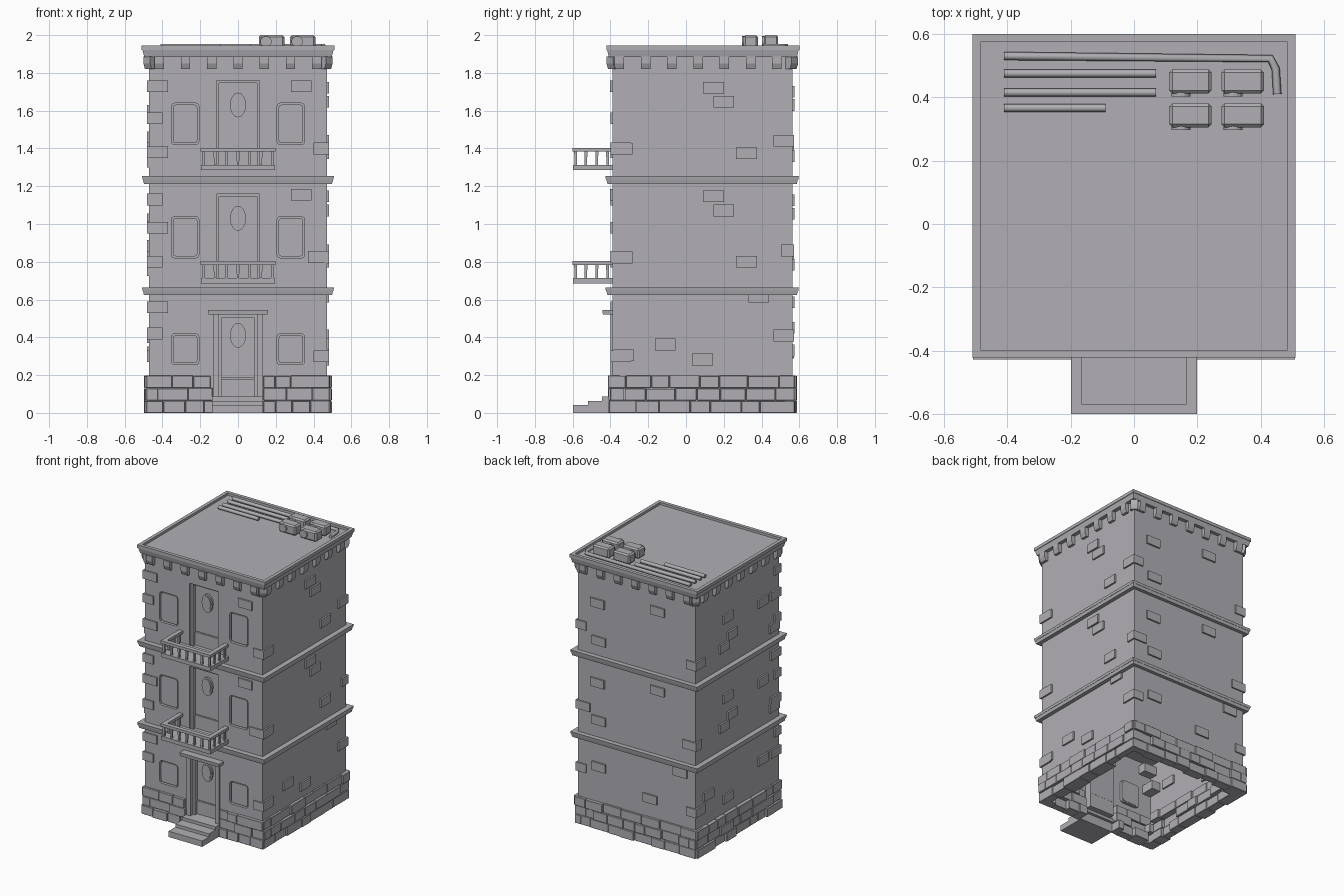
import bpy, bmesh, math, random
from mathutils import Vector, Matrix

if "Cube" in bpy.data.objects:
    bpy.data.objects.remove(bpy.data.objects["Cube"])

random.seed(4)
STONE = bpy.data.materials.new("plain grey stone")
STONE.diffuse_color = (0.44, 0.43, 0.46, 1)
STONE.use_nodes = True
STONE.node_tree.nodes["Principled BSDF"].inputs["Base Color"].default_value = STONE.diffuse_color
W, YF, YB = 0.47, -0.39, 0.563          # wall half width, front and back


def finish(name, bm):
    bmesh.ops.recalc_face_normals(bm, faces=bm.faces)
    me = bpy.data.meshes.new(name)
    bm.to_mesh(me)
    bm.free()
    me.materials.append(STONE)
    ob = bpy.data.objects.new(name, me)
    bpy.context.collection.objects.link(ob)
    return ob


def add_box(bm, x0, x1, y0, y1, z0, z1, grow=0.0):
    """Box whose top is wider than its base by grow on each side."""
    v = []
    for z, g in ((z0, 0), (z1, grow)):
        for x, y in ((x0 - g, y0 - g), (x1 + g, y0 - g), (x1 + g, y1 + g), (x0 - g, y1 + g)):
            v.append(bm.verts.new((x, y, z)))
    for f in ((3, 2, 1, 0), (4, 5, 6, 7), (0, 1, 5, 4), (1, 2, 6, 5), (2, 3, 7, 6), (3, 0, 4, 7)):
        bm.faces.new([v[i] for i in f])


def boxes(name, items, bevel=0.0):
    bm = bmesh.new()
    for b in items:
        add_box(bm, *b)
    if bevel:
        bmesh.ops.bevel(bm, geom=bm.edges[:], offset=bevel, segments=1, affect='EDGES')
    return finish(name, bm)


def add_prism(bm, pts, y0, y1):
    """Extrude an x/z outline along y."""
    a = [bm.verts.new((x, y0, z)) for x, z in pts]
    b = [bm.verts.new((x, y1, z)) for x, z in pts]
    n = len(a)
    bm.faces.new(a)
    bm.faces.new(b[::-1])
    for i in range(n):
        bm.faces.new((a[i], b[i], b[(i + 1) % n], a[(i + 1) % n]))


def rounded(cx, z0, z1, hw, r):
    """Rectangle with softened corners."""
    pts = []
    for sx, z, sz in ((1, z0, 1), (1, z1, -1), (-1, z1, -1), (-1, z0, 1)):
        c = [(cx + sx * (hw - r), z), (cx + sx * (hw - r * 0.3), z + sz * r * 0.3), (cx + sx * hw, z + sz * r)]
        if (sx > 0) != (sz > 0):
            c.reverse()
        pts += c
    return pts


def ellipse(cx, cz, rx, rz, n=16):
    return [(cx + rx * math.cos(i * math.tau / n), cz + rz * math.sin(i * math.tau / n)) for i in range(n)]


# Openings for windows and doors
windows = [(s * 0.28, z0, z1) for s in (-1, 1) for z0, z1 in ((0.255, 0.42), (0.82, 1.04), (1.42, 1.64))]
doors = [(0.10, 0.085, 0.52), (0.115, 0.70, 1.16), (0.115, 1.30, 1.76)]

# Hollow tower walls, open underneath
body = boxes("tower_walls", [(-W, W, YF, YB, 0, 1.9)])
bm = bmesh.new()
for cx, z0, z1 in windows:
    add_prism(bm, rounded(cx, z0, z1, 0.073, 0.018), -0.5, YF + 0.02)
for hw, z0, z1 in doors:
    add_prism(bm, [(-hw, z0), (hw, z0), (hw, z1), (-hw, z1)], -0.5, YF + 0.06)
cutter = finish("opening_cutter", bm)
cutter.hide_render = True
mod = body.modifiers.new("openings", 'BOOLEAN')
mod.operation, mod.solver, mod.object = 'DIFFERENCE', 'EXACT', cutter
bpy.context.view_layer.objects.active = body
bpy.ops.object.modifier_apply(modifier=mod.name)
bpy.data.objects.remove(cutter)
bm = bmesh.new()
bm.from_mesh(body.data)
bmesh.ops.delete(bm, geom=[f for f in bm.faces if f.calc_center_median().z < 0.001], context='FACES')
bm.to_mesh(body.data)
bm.free()

# Window panels sitting in their recesses
bm = bmesh.new()
for cx, z0, z1 in windows:
    add_prism(bm, rounded(cx, z0 + 0.008, z1 - 0.008, 0.065, 0.016), YF + 0.006, YF + 0.022)
finish("window_panels", bm)

# Door leaves: frame, boards and an oval ring
bm = bmesh.new()
for (hw, z0, z1), oz in zip(doors, (0.41, 1.03, 1.63)):
    yb = YF + 0.061
    add_box(bm, -hw, -hw + 0.014, YF + 0.02, yb, z0, z1)
    add_box(bm, hw - 0.014, hw, YF + 0.02, yb, z0, z1)
    add_box(bm, -hw, hw, YF + 0.02, yb, z1 - 0.014, z1)
    add_box(bm, -hw + 0.014, hw - 0.014, yb - 0.016, yb, z0, z0 + 0.095)
    add_box(bm, -hw + 0.014, hw - 0.014, yb - 0.012, yb, z0 + 0.1, z1 - 0.014)
    add_prism(bm, ellipse(0, oz, 0.042, 0.066), yb - 0.026, yb - 0.01)
    add_prism(bm, ellipse(0, oz, 0.032, 0.054), yb - 0.031, yb - 0.01)
finish("doors", bm)

# Lintel and entrance steps
boxes("door_lintel", [(-0.155, 0.155, -0.44, YF + 0.01, 0.52, 0.545, 0.003),
                      (-0.13, -0.1, -0.40, YF + 0.01, 0.085, 0.52),
                      (0.1, 0.13, -0.40, YF + 0.01, 0.085, 0.52)])
boxes("entrance_steps", [(-0.137, 0.132, -0.598, YF, 0, 0.042),
                         (-0.137, 0.132, -0.52, YF, 0.042, 0.064),
                         (-0.137, 0.132, -0.445, YF + 0.02, 0.064, 0.086)])

# Balconies with slab, rail and balusters
for n, z in (("lower", 0.685), ("upper", 1.285)):
    parts = [(-0.197, 0.197, -0.598, YF, z, z + 0.028)]
    zr0, zr1 = z + 0.098, z + 0.118
    parts.append((-0.198, 0.198, -0.6, -0.568, zr0, zr1))
    for s in (-1, 1):
        xs = sorted((s * 0.198, s * 0.166))
        parts.append((xs[0], xs[1], -0.568, YF, zr0, zr1))
        for y in (-0.53, -0.472, -0.415):
            parts.append((s * 0.182 - 0.006, s * 0.182 + 0.006, y - 0.006, y + 0.006, z + 0.027, zr0 + 0.001, 0.002))
    for i in range(7):
        x = -0.182 + i * 0.364 / 6
        parts.append((x - 0.006, x + 0.006, -0.59, -0.578, z + 0.027, zr0 + 0.001, 0.002))
    boxes(n + "_balcony", parts)

# Storey bands
for n, z in (("lower", 0.623), ("upper", 1.213)):
    boxes(n + "_band", [(-0.498, 0.498, -0.416, 0.587, z, z + 0.022, 0.005),
                        (-0.505, 0.505, -0.424, 0.594, z + 0.022, z + 0.04, 0.003)])

# Cornice, parapet rim and roof
boxes("cornice", [(-0.497, 0.497, -0.409, 0.588, 1.885, 1.928, 0.01)])
rim = []
for a in (-1, 1):
    xs = sorted((a * 0.51, a * 0.485))
    rim.append((xs[0], xs[1], -0.422, 0.6, 1.922, 1.945))
rim += [(-0.485, 0.485, -0.422, -0.397, 1.922, 1.945), (-0.485, 0.485, 0.575, 0.6, 1.922, 1.945)]
boxes("parapet_rim", rim)

# Brackets below the cornice: sloping wedges on all four sides
bm = bmesh.new()


def bracket(loc, ang):
    outline = [(0.02, 0), (0.02, 0.067), (-0.03, 0.067), (-0.03, 0.03), (-0.018, 0)]
    rot = Matrix.Translation(loc) @ Matrix.Rotation(ang, 4, 'Z')
    l, r = [[bm.verts.new(rot @ Vector((x, y, z))) for y, z in outline] for x in (-0.025, 0.025)]
    bm.faces.new(l)
    bm.faces.new(r[::-1])
    for i in range(5):
        bm.faces.new((l[i], r[i], r[(i + 1) % 5], l[(i + 1) % 5]))


for i in range(7):
    t = (i - 3) * 0.139
    bracket((t, YF, 1.82), 0)
    bracket((t, YB, 1.82), math.pi)
    bracket((W, 0.064 + t, 1.82), math.pi / 2)
    bracket((-W, 0.064 + t, 1.82), -math.pi / 2)
for x, y, a in ((-1, YF + 0.008, -45), (1, YF + 0.008, 45), (1, YB - 0.008, 135), (-1, YB - 0.008, -135)):
    bracket((x * (W - 0.008), y, 1.82), math.radians(a))
finish("cornice_brackets", bm)

# Foundation bricks: three uneven courses, leaving the doorway clear
bricks = []
for row in range(3):
    for side in range(4):
        lo, hi = (-0.485, 0.485) if side < 2 else (-0.4, 0.575)
        t = lo
        while t < hi - 0.01:
            z0 = row * 0.0665
            z1 = z0 + random.uniform(0.061, 0.066)
            e = t + random.uniform(0.08, 0.17) * (0.6 if t == lo and row % 2 else 1)
            if hi - e < 0.06:
                e = hi
            o, d = random.uniform(0.008, 0.024), random.uniform(0.03, 0.08)
            a, b = t + 0.0015, e - 0.0015
            if side == 0:
                for p, q in ((a, min(b, -0.135)), (max(a, 0.135), b)):
                    if q - p > 0.01:
                        bricks.append((p, q, YF - o, YF + d, z0, z1))
            elif side == 1:
                bricks.append((a, b, YB - d, YB + o, z0, z1))
            elif side == 2:
                bricks.append((W - d, W + o + 0.003, a, b, z0, z1))
            else:
                bricks.append((-W - o - 0.005, -W + d, a, b, z0, z1))
            t = e
boxes("foundation_bricks", bricks, 0.002)

# Scattered bricks showing through the plaster
scatter = []
H, P = 0.031, 0.012


def brick(side, t, z, w=0.055):
    if side in "RL":
        x = W if side == "R" else -W
        scatter.append((x - P, x + P, t - w, t + w, z - H, z + H))
    else:
        y = YF if side == "F" else YB
        scatter.append((t - w, t + w, y - P, y + P, z - H, z + H))


for dz in (0, -0.575):
    for t, z in ((0.145, 1.722), (0.2, 1.647), (0.32, 1.375), (-0.337, 1.398)):
        brick("R", t, z + dz)
    for t, z in ((0.2, 1.6), (-0.2, 1.56), (0.24, 1.4), (0.15, 1.46), (-0.33, 1.33)):
        brick("L", t, z + dz)
    for t, z in ((0.31, 1.63), (-0.17, 1.7), (0.3, 1.36)):
        brick("B", t, z + dz)
    brick("F", 0.335, 1.73 + dz)
for s, t, z in (("R", -0.11, 0.362), ("R", 0.088, 0.283), ("R", -0.33, 0.305), ("R", 0.385, 0.615),
                ("L", 0.42, 0.4), ("L", 0.2, 0.3), ("L", -0.2, 0.42), ("B", -0.35, 0.585),
                ("B", -0.11, 0.33), ("B", 0.3, 0.45)):
    brick(s, t, z)
# Corner bricks wrapping two walls
for sx, sy, zs in ((-1, -1, (0.42, 0.56, 0.8, 0.98, 1.13, 1.38, 1.56, 1.73)), (1, -1, (0.3, 0.825, 1.4)),
                   (1, 1, (0.41, 0.86, 1.44)), (-1, 1, (0.32, 0.8, 1.38))):
    for i, z in enumerate(zs):
        lx, ly = ((0.07, 0.1), (0.1, 0.06))[i % 2]
        xs = sorted((sx * (W + P), sx * (W - lx)))
        y = YF if sy < 0 else YB
        ys = sorted((y + sy * P * 0.8, y - sy * ly))
        scatter.append((*xs, *ys, z - H, z + H))
boxes("scattered_bricks", scatter)

# Rooftop units with softened edges and a round fan on the front
units = []
bm = bmesh.new()
for x in (0.178, 0.343):
    for y in (0.343, 0.45):
        units.append((x - 0.067, x + 0.067, y - 0.038, y + 0.038, 1.928, 2.0))
        add_prism(bm, ellipse(x - 0.03, 1.966, 0.03, 0.028), y - 0.047, y - 0.03)
finish("roof_unit_fans", bm)
boxes("roof_units", units, 0.01)

# Rooftop pipes
cu = bpy.data.curves.new("roof_pipes", 'CURVE')
cu.dimensions = '3D'
cu.bevel_depth, cu.bevel_resolution, cu.use_fill_caps = 0.013, 1, True
for path in ([(-0.41, 0.475), (0.07, 0.475)], [(-0.41, 0.415), (0.07, 0.415)], [(-0.41, 0.366), (-0.09, 0.366)],
             [(-0.41, 0.53), (0.43, 0.522), (0.447, 0.49), (0.452, 0.41)]):
    sp = cu.splines.new('POLY')
    sp.points.add(len(path) - 1)
    for p, (x, y) in zip(sp.points, path):
        p.co = (x, y, 1.942, 1)
cu.materials.append(STONE)
bpy.context.collection.objects.link(bpy.data.objects.new("roof_pipes", cu))
